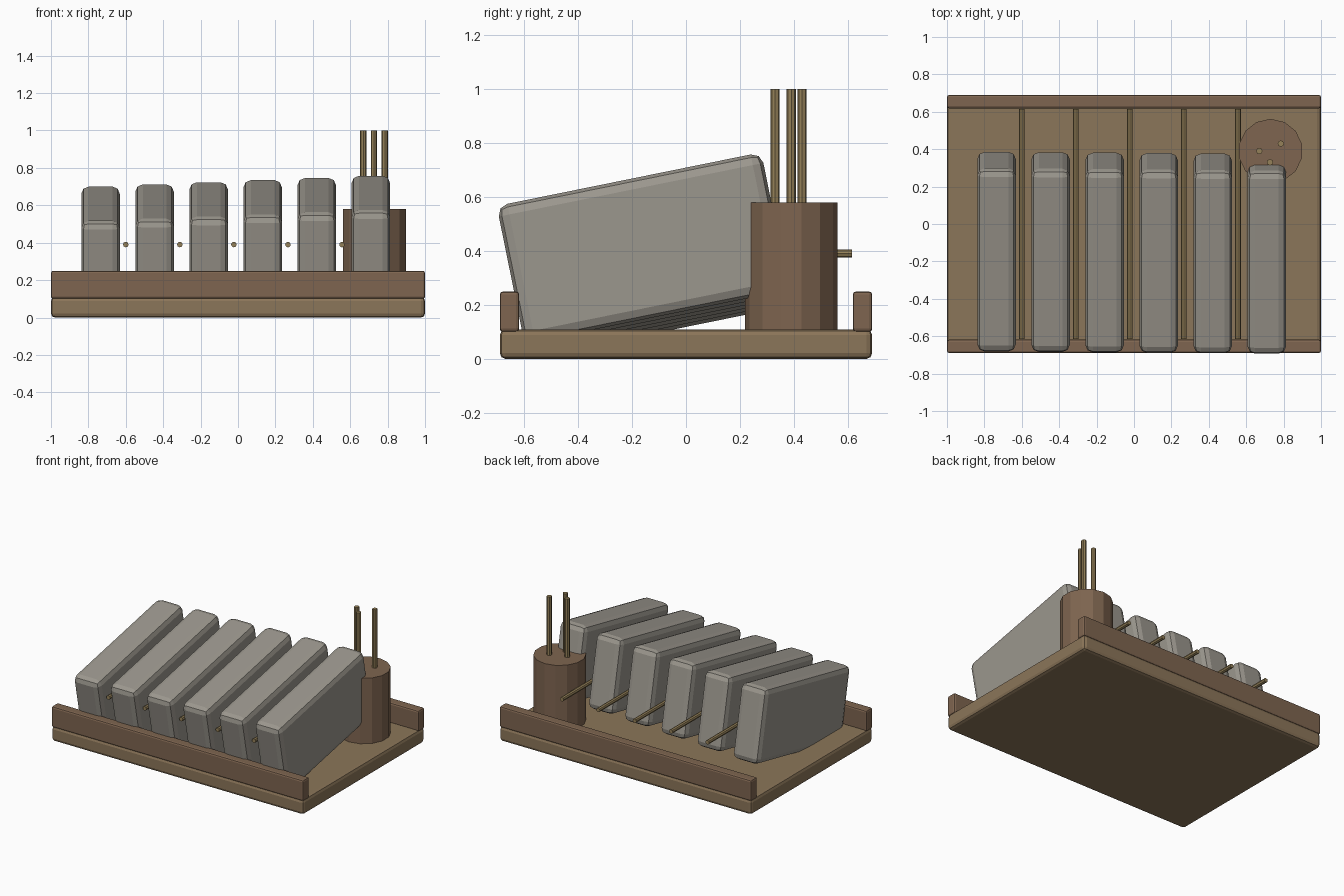
import bpy
from math import sin, cos, pi

if "Cube" in bpy.data.objects:
    bpy.data.objects.remove(bpy.data.objects["Cube"])


def material(name, rgb):
    m = bpy.data.materials.new(name)
    m.diffuse_color = (*rgb, 1)
    m.use_nodes = True
    m.node_tree.nodes["Principled BSDF"].inputs["Base Color"].default_value = m.diffuse_color
    return m


TAN = material("tan_wood", (0.26, 0.18, 0.10))
BROWN = material("brown_wood", (0.21, 0.13, 0.08))
STONE = material("stone", (0.33, 0.31, 0.27))
BRASS = material("brass", (0.30, 0.22, 0.10))


def box(name, center, size, mat, bevel, segments=2, tilt=0.0):
    bpy.ops.mesh.primitive_cube_add(size=1)
    ob = bpy.context.object
    ob.name = name
    ob.scale = size
    bpy.ops.object.transform_apply(location=False, rotation=False, scale=True)
    ob.location = center
    ob.rotation_euler.x = tilt
    mod = ob.modifiers.new("Bevel", 'BEVEL')
    mod.width = bevel
    mod.segments = segments
    ob.data.materials.append(mat)
    return ob


def cylinder(name, center, radius, depth, sides, mat, tilt=0.0):
    bpy.ops.mesh.primitive_cylinder_add(vertices=sides, radius=radius, depth=depth,
                                        location=center, rotation=(tilt, 0, 0))
    ob = bpy.context.object
    ob.name = name
    ob.data.materials.append(mat)
    return ob


# Tray with front and back rails
box("base", (0, 0, 0.055), (2, 1.38, 0.11), TAN, 0.022)
for name, side in (("front_rail", -1), ("back_rail", 1)):
    box(name, (0, side * 0.654, 0.175), (2, 0.072, 0.15), BROWN, 0.012)

# Six tilted blocks, each a little higher along its own up axis
TILT = 0.2
for i in range(6):
    rise = 0.0117 * i
    box(f"block_{i + 1}",
        (-0.735 + 0.289 * i, -0.148 - rise * sin(TILT), 0.354 + rise * cos(TILT)),
        (0.206, 1.0, 0.52), STONE, 0.04, 2, TILT)

# Divider rods between the blocks
for i in range(5):
    cylinder(f"divider_rod_{i + 1}", (-0.6 + 0.289 * i, 0, 0.39), 0.015, 1.23, 8, BRASS, pi / 2)

# Holder cup with three upright sticks
cylinder("holder", (0.73, 0.39, 0.34), 0.172, 0.48, 14, BROWN)
for i, (x, y) in enumerate(((0.67, 0.39), (0.727, 0.33), (0.785, 0.43))):
    cylinder(f"stick_{i + 1}", (x, y, 0.75), 0.017, 0.5, 8, BRASS)
